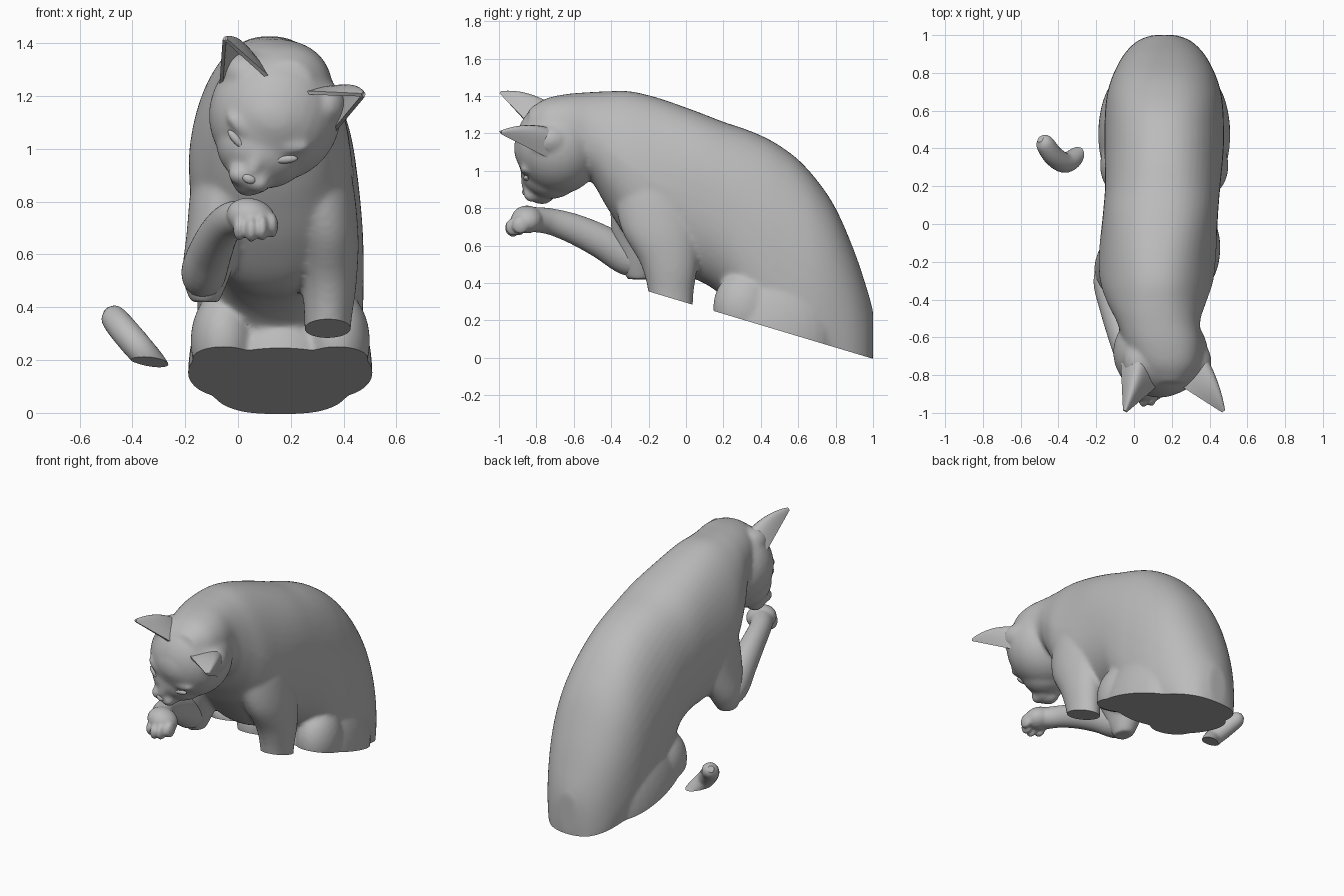
import bpy, bmesh, math
from mathutils import Vector, Matrix

cube = bpy.data.objects.get("Cube")
if cube:
    bpy.data.objects.remove(cube, do_unlink=True)

# One plain grey for everything
grey = bpy.data.materials.new("plain grey")
grey.use_nodes = True
grey.diffuse_color = (0.5, 0.5, 0.5, 1)
bsdf = next(n for n in grey.node_tree.nodes if n.type == 'BSDF_PRINCIPLED')
bsdf.inputs["Base Color"].default_value = (0.5, 0.5, 0.5, 1)


def loft(bm, rows, axis=None, power=2.0, sides=36, steps=5):
    """Closed tube through rows of (x, y, z, radius_a, radius_b, narrowing of the upper half)."""
    n = len(rows)
    path = []
    for i in range(n - 1):
        p = [rows[max(0, min(n - 1, i + k))] for k in (-1, 0, 1, 2)]
        for s in range(steps):
            t = s / steps
            path.append([0.5 * (2 * b + (c - a) * t + (2 * a - 5 * b + 4 * c - d) * t * t
                                + (3 * b - a - 3 * c + d) * t ** 3) for a, b, c, d in zip(*p)])
    path.append(list(rows[-1]))
    rings = []
    for i, p in enumerate(path):
        a, b = path[max(i - 1, 0)], path[min(i + 1, len(path) - 1)]
        t = Vector(axis) if axis else (Vector(b[:3]) - Vector(a[:3])).normalized()
        u = Vector((1, 0, 0))
        u = (u - t * u.dot(t)).normalized()
        v = t.cross(u)
        taper = p[5] if len(p) > 5 else 0
        ring = []
        for k in range(sides):
            c, s = math.cos(2 * math.pi * k / sides), math.sin(2 * math.pi * k / sides)
            c = math.copysign(abs(c) ** (2 / power), c)
            s = math.copysign(abs(s) ** (2 / power), s)
            c *= 1 + taper * min(s, 0)
            ring.append(bm.verts.new(Vector(p[:3]) + u * p[3] * c + v * p[4] * s))
        rings.append(ring)
    for r, q in zip(rings, rings[1:]):
        for k in range(sides):
            bm.faces.new((r[k], r[(k + 1) % sides], q[(k + 1) % sides], q[k]))
    bm.faces.new(rings[0][::-1])
    bm.faces.new(rings[-1])


def ball(bm, centre, radii, tilt=0.0, frame=Matrix()):
    m = frame @ Matrix.Translation(centre) @ Matrix.Rotation(tilt, 4, 'Y') @ Matrix.Diagonal((*radii, 1))
    bmesh.ops.create_uvsphere(bm, u_segments=32, v_segments=20, radius=1, matrix=m)


def finish(name, bm, voxel=0, smooth=0, cut=False, matrix=None, thickness=0):
    """Turn the pieces into one object, fuse them and trim them to the sloping base."""
    bmesh.ops.recalc_face_normals(bm, faces=bm.faces)
    if matrix:
        bm.transform(matrix)
    mesh = bpy.data.meshes.new(name)
    bm.to_mesh(mesh)
    bm.free()
    ob = bpy.data.objects.new(name, mesh)
    bpy.context.collection.objects.link(ob)
    bpy.ops.object.select_all(action='DESELECT')
    ob.select_set(True)
    bpy.context.view_layer.objects.active = ob
    if voxel:
        mod = ob.modifiers.new("fuse", 'REMESH')
        mod.mode, mod.voxel_size = 'VOXEL', voxel
        bpy.ops.object.modifier_apply(modifier=mod.name)
    if smooth:
        mod = ob.modifiers.new("soften", 'SMOOTH')
        mod.factor, mod.iterations = 0.5, smooth
        bpy.ops.object.modifier_apply(modifier=mod.name)
    if thickness:
        mod = ob.modifiers.new("thickness", 'SOLIDIFY')
        mod.thickness, mod.offset = thickness, 0
        bpy.ops.object.modifier_apply(modifier=mod.name)
    if cut:
        bm = bmesh.new()
        bm.from_mesh(ob.data)
        bmesh.ops.bisect_plane(bm, geom=bm.verts[:] + bm.edges[:] + bm.faces[:], dist=1e-5,
                               plane_co=(0, 0, 0.295), plane_no=Vector((0, -0.3, -1)).normalized(),
                               clear_outer=True)
        bmesh.ops.holes_fill(bm, edges=[e for e in bm.edges if e.is_boundary], sides=0)
        bmesh.ops.recalc_face_normals(bm, faces=bm.faces)
        bm.to_mesh(ob.data)
        bm.free()
    ob.data.materials.clear()
    ob.data.materials.append(grey)
    bpy.ops.object.shade_smooth_by_angle(angle=math.radians(40))


# Torso from crown to rump: y, centre x, half width, top z, bottom z, narrowing
torso = [(-0.84, 0.185, 0.10, 1.33, 1.10, 0), (-0.75, 0.175, 0.17, 1.385, 1.04, 0),
         (-0.64, 0.155, 0.205, 1.41, 1.00, 0), (-0.52, 0.13, 0.22, 1.42, 0.96, 0.05),
         (-0.42, 0.12, 0.26, 1.425, 0.80, 0.12), (-0.30, 0.12, 0.30, 1.425, 0.62, 0.17),
         (-0.15, 0.125, 0.31, 1.39, 0.47, 0.10), (0.05, 0.14, 0.305, 1.32, 0.42, 0),
         (0.20, 0.152, 0.305, 1.262, 0.32, 0), (0.32, 0.157, 0.312, 1.222, 0.12, 0),
         (0.42, 0.16, 0.316, 1.18, -0.04, 0), (0.50, 0.16, 0.316, 1.135, -0.13, 0),
         (0.60, 0.16, 0.313, 1.06, -0.20, 0), (0.70, 0.16, 0.30, 0.95, -0.20, 0),
         (0.80, 0.16, 0.267, 0.80, -0.22, 0), (0.90, 0.16, 0.212, 0.57, -0.25, 0),
         (0.97, 0.16, 0.14, 0.36, -0.20, 0), (1.00, 0.16, 0.06, 0.25, 0.0, 0)]
bm = bmesh.new()
loft(bm, [(cx, y, (t + b) / 2, w, (t - b) / 2, n) for y, cx, w, t, b, n in torso],
     axis=(0, 1, 0), power=2.3, sides=48)
# Haunches, knees and the lap between them
for side in (-1, 1):
    ball(bm, (0.16 + side * 0.205, 0.47, 0.13), (0.145, 0.32, 0.34))
    ball(bm, (0.16 + side * 0.215, 0.31, 0.27), (0.125, 0.165, 0.195))
ball(bm, (0.16, 0.42, 0.15), (0.26, 0.27, 0.32))
# Standing foreleg
loft(bm, [(0.21, -0.20, 1.20, 0.115, 0.12), (0.265, -0.18, 0.95, 0.155, 0.20),
          (0.33, -0.14, 0.70, 0.125, 0.21), (0.345, -0.09, 0.50, 0.105, 0.152),
          (0.34, -0.08, 0.33, 0.088, 0.119), (0.335, -0.08, 0.15, 0.085, 0.115)], axis=(0, 0, 1))
# Upper part of the raised foreleg
loft(bm, [(0.01, -0.20, 1.15, 0.10, 0.16), (-0.04, -0.20, 0.90, 0.13, 0.20),
          (-0.085, -0.22, 0.68, 0.11, 0.18), (-0.12, -0.24, 0.52, 0.09, 0.12),
          (-0.125, -0.25, 0.42, 0.055, 0.065)], axis=(0, 0, 1))
# Head, shaped upright in its own frame that tilts sideways
head = Matrix.Translation((0.14, -0.68, 1.13)) @ Matrix.Rotation(math.radians(22), 4, 'Y')
for centre, radii in (((0, 0, 0), (0.25, 0.235, 0.255)),             # skull
                      ((0, -0.12, -0.01), (0.16, 0.12, 0.14)),       # forehead
                      ((0, -0.04, -0.136), (0.175, 0.165, 0.15)),    # cheeks
                      ((0, -0.10, -0.235), (0.09, 0.088, 0.085)),    # muzzle
                      ((0, -0.145, -0.18), (0.04, 0.06, 0.12)),      # bridge of the nose
                      ((0, -0.09, -0.29), (0.05, 0.06, 0.04))):      # chin
    ball(bm, centre, radii, frame=head)
for side in (-1, 1):
    ball(bm, (side * 0.038, -0.145, -0.262), (0.045, 0.045, 0.04), frame=head)               # whisker pads
    ball(bm, (side * 0.105, -0.172, -0.092), (0.07, 0.036, 0.026), -side * 0.4, frame=head)  # brows
    ball(bm, (side * 0.16, -0.05, 0.10), (0.085, 0.11, 0.085), frame=head)                   # ear roots
finish("body_and_head", bm, voxel=0.012, smooth=11, cut=True)

# Raised forearm and curled paw
bm = bmesh.new()
loft(bm, [(-0.125, -0.20, 0.49, 0.06, 0.05), (-0.13, -0.30, 0.53, 0.085, 0.095),
          (-0.10, -0.45, 0.62, 0.08, 0.09), (-0.065, -0.60, 0.69, 0.07, 0.08),
          (-0.025, -0.73, 0.73, 0.065, 0.07), (0.03, -0.83, 0.74, 0.072, 0.067)])
ball(bm, (0.05, -0.85, 0.74), (0.095, 0.085, 0.072), 0.3)
for x, y, z in ((0.005, -0.90, 0.70), (0.05, -0.925, 0.695), (0.092, -0.92, 0.70), (0.128, -0.885, 0.71)):
    ball(bm, (x, y, z), (0.024, 0.045, 0.048))
finish("raised_foreleg", bm, voxel=0.01, smooth=3)

bm = bmesh.new()
ball(bm, (0, -0.182, -0.262), (0.026, 0.014, 0.018))
finish("nose", bm, matrix=head)

tip = Vector((0.285, -0.32, 0.195))
outer, back, inner = Vector((0.232, -0.06, 0.03)), Vector((0.18, 0.10, 0.22)), Vector((0.075, -0.18, 0.12))
for side, label in ((1, "left"), (-1, "right")):
    # Almond eye
    bm = bmesh.new()
    ball(bm, (side * 0.1, -0.174, -0.142), (0.046, 0.015, 0.016), -side * 0.45)
    finish(label + "_eye", bm, matrix=head)
    # Cupped ear: an arc at the base drawn in to the tip
    bm = bmesh.new()
    rows = []
    for i in range(10):
        s = i / 9 * 0.96
        row = []
        for j in range(13):
            t = j / 12
            p = outer * (1 - t) ** 2 + back * 2 * t * (1 - t) + inner * t * t
            p = p.lerp(tip, s) + Vector((0.03, 0, 0.13)) * s * (1 - s) * 4 * t * (1 - t)
            row.append(bm.verts.new((p.x * side, p.y, p.z)))
        rows.append(row)
    for a, b in zip(rows, rows[1:]):
        for j in range(12):
            bm.faces.new((a[j], a[j + 1], b[j + 1], b[j]))
    finish(label + "_ear", bm, matrix=head, thickness=0.014)

# Tail tip lying beside the body
bm = bmesh.new()
loft(bm, [(-0.495, 0.45, 0.385, 0.02, 0.02), (-0.475, 0.43, 0.365, 0.047, 0.047),
          (-0.43, 0.365, 0.31, 0.054, 0.054), (-0.37, 0.325, 0.24, 0.054, 0.054),
          (-0.315, 0.35, 0.175, 0.05, 0.05), (-0.27, 0.40, 0.10, 0.045, 0.045)], sides=24)
finish("tail_tip", bm, cut=True)
